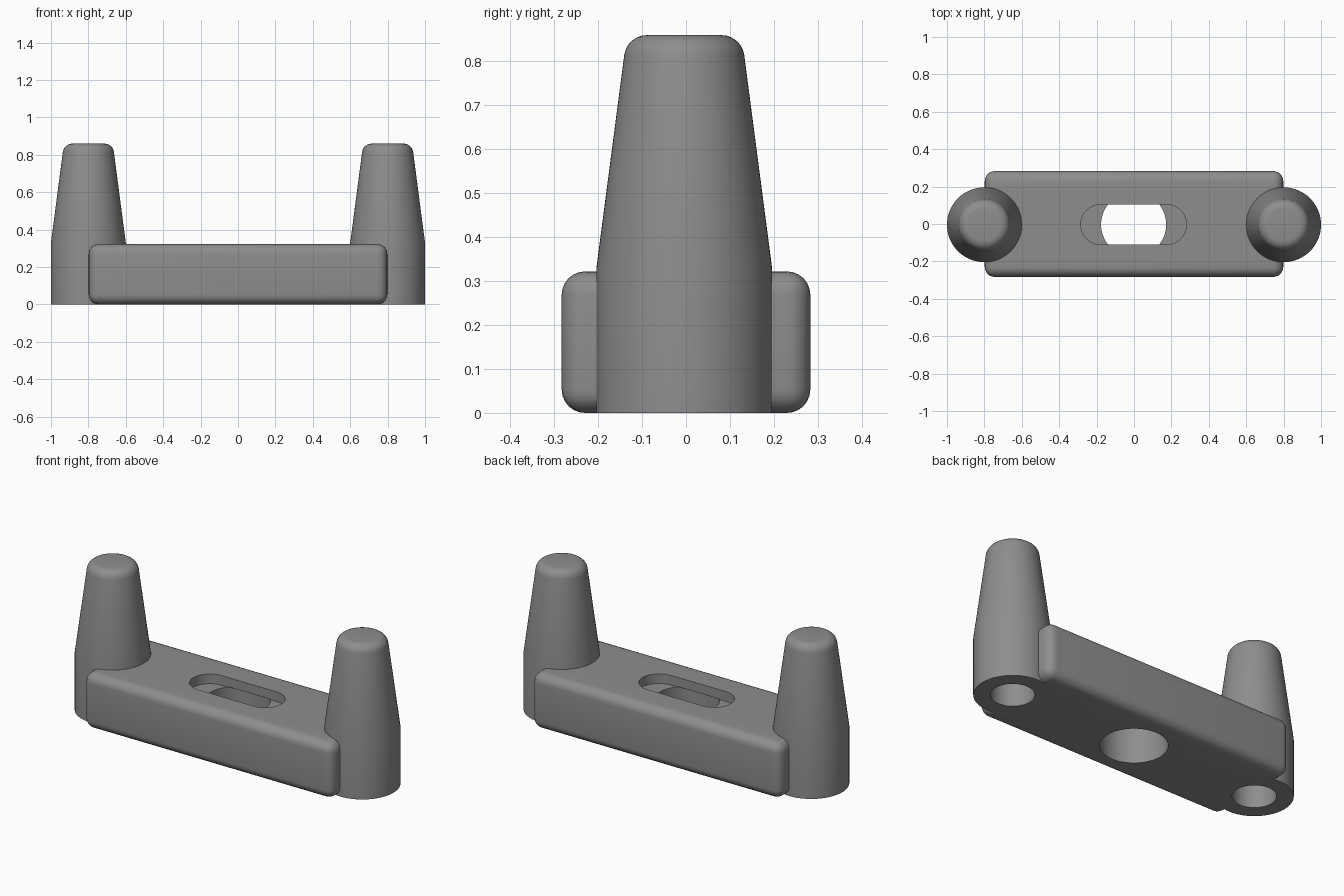
import bpy, bmesh, math

if "Cube" in bpy.data.objects:
    bpy.data.objects.remove(bpy.data.objects["Cube"])

grey = bpy.data.materials.new("plain_grey")
grey.diffuse_color = (0.27, 0.27, 0.27, 1)
grey.use_nodes = True
grey.node_tree.nodes["Principled BSDF"].inputs["Base Color"].default_value = grey.diffuse_color


def finish(name, bm):
    bmesh.ops.recalc_face_normals(bm, faces=bm.faces)
    me = bpy.data.meshes.new(name)
    bm.to_mesh(me)
    bm.free()
    ob = bpy.data.objects.new(name, me)
    bpy.context.collection.objects.link(ob)
    me.materials.append(grey)
    return ob


def lathe(name, profile, x, y=0, n=64):
    """Closed solid turned around z from (radius, height) points."""
    bm = bmesh.new()
    rings = [[bm.verts.new((x + r * math.cos(2 * math.pi * i / n),
                            y + r * math.sin(2 * math.pi * i / n), z))
              for i in range(n)] for r, z in profile]
    for a, b in zip(rings, rings[1:]):
        for i in range(n):
            j = (i + 1) % n
            bm.faces.new((a[i], a[j], b[j], b[i]))
    bm.faces.new(rings[0][::-1])
    bm.faces.new(rings[-1])
    return finish(name, bm)


def prism(name, outline, z0, z1):
    bm = bmesh.new()
    face = bm.faces.new([bm.verts.new((x, y, z0)) for x, y in outline])
    ext = bmesh.ops.extrude_face_region(bm, geom=[face])
    for v in ext["geom"]:
        if isinstance(v, bmesh.types.BMVert):
            v.co.z = z1
    return finish(name, bm)


def combine(target, tool, operation):
    mod = target.modifiers.new(operation.lower(), 'BOOLEAN')
    mod.operation, mod.object, mod.solver = operation, tool, 'EXACT'
    bpy.context.view_layer.objects.active = target
    bpy.ops.object.modifier_apply(modifier=mod.name)
    bpy.data.objects.remove(tool)


# Rounded bar
L, W, H = 0.798, 0.283, 0.322
bar = prism("bracket", [(-L, -W), (L, -W), (L, W), (-L, W)], 0, H)
bev = bar.modifiers.new("round", 'BEVEL')
bev.width, bev.segments = 0.053, 6
bpy.context.view_layer.objects.active = bar
bpy.ops.object.modifier_apply(modifier=bev.name)

# Tapered posts with rounded tips
post = [(0.2, 0), (0.2, 0.33)]
for k in range(7):
    a = math.radians(7 + 83 * k / 6)
    post.append((0.085 + 0.052 * math.cos(a), 0.808 + 0.052 * math.sin(a)))
for side in (-1, 1):
    combine(bar, lathe("post", post, side * 0.8, -0.004), 'UNION')

# Blind holes under the posts
for side in (-1, 1):
    combine(bar, lathe("post_hole", [(0.113, -0.1), (0.113, 0.5)],
                       side * 0.8, -0.004), 'DIFFERENCE')

# Round recess from below, meeting a narrow slot from above
LEDGE = 0.268
combine(bar, lathe("round_recess", [(0.174, -0.1), (0.174, LEDGE)], -0.002, -0.003), 'DIFFERENCE')
R, C = 0.107, 0.176
slot = [(s * (C + R * math.cos(t)) - 0.002, s * R * math.sin(t) - 0.003)
        for s in (1, -1)
        for t in (math.radians(-90 + 180 * i / 20) for i in range(21))]
combine(bar, prism("slot", slot, LEDGE - 0.002, 0.5), 'DIFFERENCE')

bpy.ops.object.select_all(action='DESELECT')
bar.select_set(True)
bpy.context.view_layer.objects.active = bar
bpy.ops.object.shade_smooth_by_angle(angle=math.radians(30))
